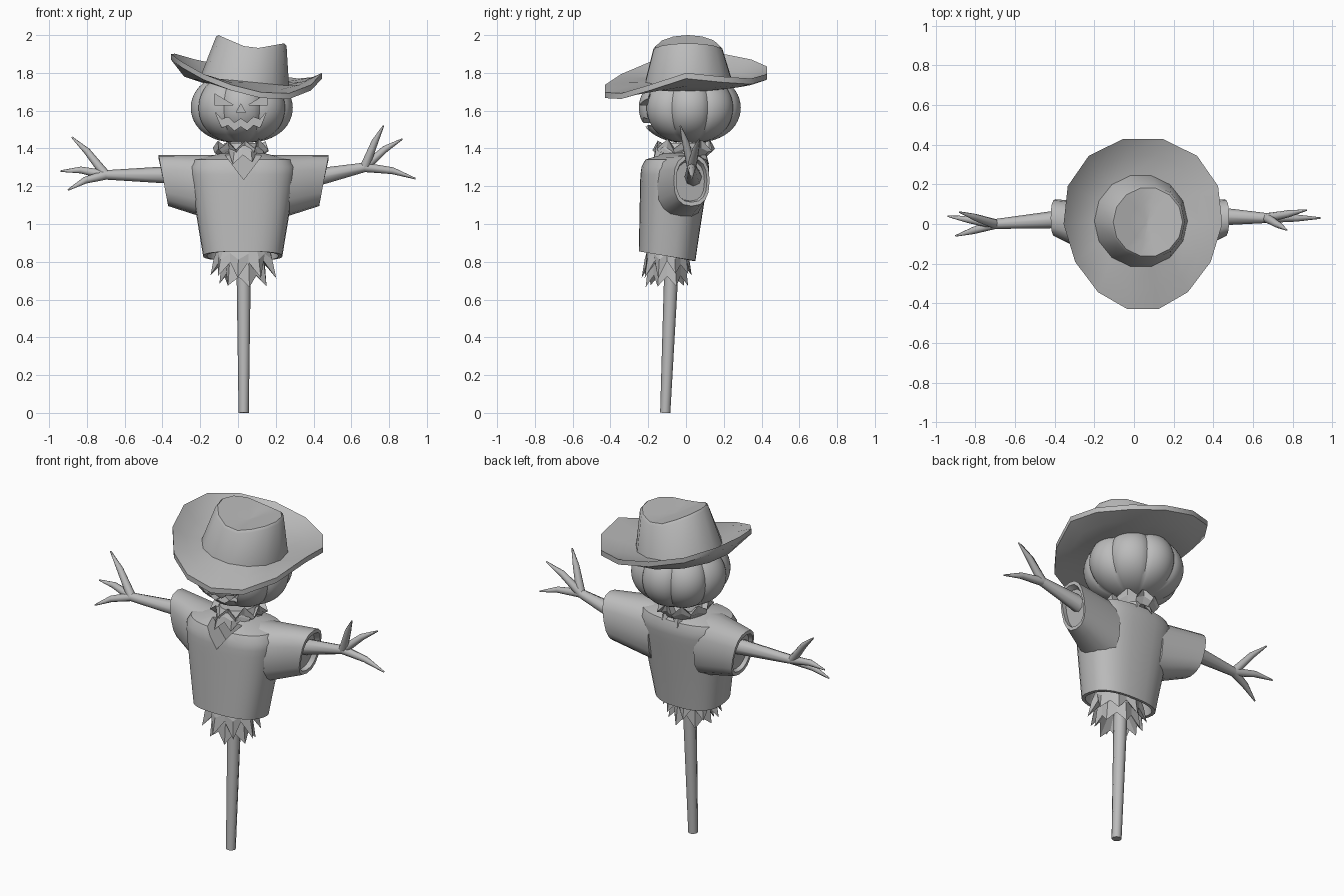
import bpy, bmesh, random
from math import sin, cos, pi, radians
from mathutils import Vector

cube = bpy.data.objects.get("Cube")
if cube:
    bpy.data.objects.remove(cube, do_unlink=True)

GREY = (0.5, 0.5, 0.5, 1)
grey = bpy.data.materials.new("plain grey")
grey.use_nodes = True
grey.diffuse_color = GREY
grey.node_tree.nodes["Principled BSDF"].inputs["Base Color"].default_value = GREY


def shade(obj, angle):
    bpy.ops.object.select_all(action='DESELECT')
    obj.select_set(True)
    bpy.context.view_layer.objects.active = obj
    bpy.ops.object.shade_smooth_by_angle(angle=radians(angle))


def loft(name, rings, angle=40):
    """Skin a list of equal-length point rings and cap both ends."""
    bm = bmesh.new()
    rows = [[bm.verts.new(point) for point in ring] for ring in rings]
    count = len(rows[0])
    for lower, upper in zip(rows, rows[1:]):
        for i in range(count):
            j = (i + 1) % count
            bm.faces.new((lower[i], lower[j], upper[j], upper[i]))
    bm.faces.new(rows[0])
    bm.faces.new(rows[-1])
    bmesh.ops.recalc_face_normals(bm, faces=bm.faces)
    mesh = bpy.data.meshes.new(name)
    bm.to_mesh(mesh)
    bm.free()
    mesh.materials.append(grey)
    obj = bpy.data.objects.new(name, mesh)
    bpy.context.collection.objects.link(obj)
    if angle:
        shade(obj, angle)
    return obj


def carve(obj, outlines, y_back):
    """Cut front-facing outlines into an object, down to y_back."""
    for outline in outlines:
        cutter = loft("cutter", [[(x, y, z) for x, z in outline] for y in (-0.5, y_back)], 0)
        cutter.hide_render = True
        mod = obj.modifiers.new("carve", 'BOOLEAN')
        mod.operation, mod.solver, mod.object = 'DIFFERENCE', 'EXACT', cutter
        bpy.context.view_layer.objects.active = obj
        bpy.ops.object.modifier_apply(modifier=mod.name)
        bpy.data.objects.remove(cutter, do_unlink=True)
    shade(obj, 40)


def power(value, exponent):
    return abs(value) ** exponent * (1 if value >= 0 else -1)


def oval(count, exponent=1):
    """Points of a unit oval; a lower exponent gives a boxier one."""
    turns = [2 * pi * i / count for i in range(count)]
    return [(power(cos(t), exponent), power(sin(t), exponent)) for t in turns]


def tube(name, points, radii):
    """Tapered round branch through the points."""
    points = [Vector(p) for p in points]
    rings = []
    for i, point in enumerate(points):
        along = points[min(i + 1, len(points) - 1)] - points[max(i - 1, 0)]
        across = along.cross(Vector((0, 1, 0))).normalized()
        other = along.cross(across).normalized()
        rings.append([point + radii[i] * (across * c + other * s) for c, s in oval(8)])
    loft(name, rings, 50)


def ruffle(name, centre, radius, depth, top, tip, jag, count, seed):
    """Jagged straw skirt flaring from top to its tips, then folding inside."""
    rng = random.Random(seed)
    middle = (top + tip) / 2
    profile = [(0.8, top, 0), (0.95, middle, 0.4), (1, tip, 1), (0.5, middle, 0)]
    rings = []
    for scale, z, wild in profile:
        ring = []
        for i, (c, s) in enumerate(oval(count)):
            kick = jag * wild * rng.uniform(0.5, 1.2) * (1 if i % 2 else -1)
            reach = radius * scale + kick / 2
            ring.append((centre[0] + c * reach, centre[1] + s * reach * depth, z - kick))
        rings.append(ring)
    loft(name, rings, 0)


# Pole
tube("pole", [(0.03, -0.11, 0), (0.03, -0.08, 0.7), (0.03, -0.07, 1)], [0.027, 0.037, 0.037])


# Shirt body: t runs from hem to collar, the hem hangs lower at the back
def shirt_row(t, scale=1):
    close = scale * max(0.3, (1 - t ** 20) ** 0.5)
    half_depth = 0.15 + 0.04 * t
    return [(0.025 + close * (0.21 + 0.09 * t) * c,
             -0.1 + 0.05 * t + close * half_depth * s,
             0.83 + 0.55 * t - 0.025 * s * (1 - t) ** 4) for c, s in oval(32, 0.8)]


steps = 14
shirt = loft("shirt_body", [shirt_row(0.15, 0.8), shirt_row(0, 0.9)]
             + [shirt_row(k / steps) for k in range(steps + 1)])
v_neck = [(-0.11, 1.42), (0.17, 1.42), (0.03, 1.235)]
carve(shirt, [v_neck], -0.14)


# Sleeves: u runs from the body to a slanted, recessed cuff
def sleeve_row(side, u, scale=1):
    return [(0.03 + side * (0.15 + 0.3 * u - 0.025 * u * (1 - s)),
             -0.05 + 0.08 * u + scale * (0.15 - 0.055 * u) * c,
             1.19 + 0.04 * u + scale * (0.175 - 0.04 * u) * s) for c, s in oval(16, 0.8)]


for side, name in ((1, "left_sleeve"), (-1, "right_sleeve")):
    loft(name, [sleeve_row(side, k / 4) for k in range(5)]
         + [sleeve_row(side, 1, 0.85), sleeve_row(side, 0.9, 0.75)])

# Branch arms, each forking into three twig fingers
arms = {
    "right": [(-0.3, 0.03, 1.26), (-0.7, 0, 1.26),
              (-0.88, 0.06, 1.46), (-0.94, 0.04, 1.28), (-0.9, -0.06, 1.18)],
    "left": [(0.38, 0.04, 1.24), (0.67, 0.03, 1.3),
             (0.77, -0.03, 1.52), (0.87, 0.07, 1.45), (0.94, 0.03, 1.24)]}
for side, (shoulder, wrist, *tips) in arms.items():
    tube(f"{side}_arm", [shoulder, wrist], [0.05, 0.025])
    for number, tip in enumerate(tips):
        knuckle = Vector(wrist).lerp(Vector(tip), 0.55) + Vector((0, 0, 0.015))
        tube(f"{side}_finger_{number}", [wrist, knuckle, tip], [0.025, 0.018, 0.004])

# Straw at the waist and the neck
ruffle("waist_straw_outer", (0.03, -0.1), 0.16, 0.75, 0.9, 0.76, 0.04, 18, 3)
ruffle("waist_straw_inner", (0.03, -0.1), 0.12, 0.85, 0.9, 0.7, 0.03, 14, 8)
ruffle("neck_straw_upper", (0.015, -0.01), 0.14, 1.1, 1.36, 1.42, 0.03, 18, 5)
ruffle("neck_straw_lower", (0.025, -0.03), 0.12, 1.2, 1.43, 1.35, 0.03, 16, 6)

# Pumpkin head with eight lobes
rings = []
for k in range(1, 24):
    phi = pi * k / 24
    ring = []
    for c, s in oval(96):
        # cosine of four times the turn, folded so that the lobes meet in creases
        fold = abs(8 * c ** 4 - 8 * c ** 2 + 1)
        reach = 0.27 * sin(phi) ** 0.8 * (0.91 + 0.09 * fold ** 0.7)
        ring.append((0.02 + reach * c, 0.02 + reach * s, 1.615 - 0.185 * cos(phi)))
    rings.append(ring)
head = loft("pumpkin_head", rings)

# Carved face: slanted eyes, nose and a zigzag grin
middle = 0.015
eyes = [[(middle + side * x, z) for x, z in ((0.14, 1.69), (0.14, 1.63), (0.04, 1.63))]
        for side in (-1, 1)]
nose = [(middle, 1.635), (middle - 0.025, 1.59), (middle + 0.025, 1.59)]


def grin(i, base, bend):
    u = i / 4 - 1
    return (middle + 0.135 * u, base + bend * u * u + 0.012 * (-1) ** i)


mouth = [grin(i, 1.545, 0.035) for i in range(9)] + [grin(i, 1.505, 0.03) for i in range(7, 0, -1)]
carve(head, eyes + [nose, mouth], -0.15)


# Hat: an egg-shaped brim curled up at the sides, then a creased crown
def brim(drop=0):
    return [Vector((0.045 + 0.4 * c * (1 + 0.12 * s), 0.44 * s,
                    1.77 + 0.05 * s - 0.05 * c + 0.08 * c * c
                    - 0.08 * max(0, c) * abs(s) - drop)) for c, s in oval(14)]


def crown_base(radius, drop=0):
    return [Vector((0.035 + radius * c, 0.015 + radius * s, 1.755 - drop - 0.1 * radius * c))
            for c, s in oval(14)]


def brim_middle(drop=0):
    return [inner.lerp(outer, 0.55) - Vector((0, 0, drop + max(0, outer.z - 1.76) / 4))
            for inner, outer in zip(crown_base(0.235), brim())]


def crown_top(radius, drop=0):
    return [(0.07 + radius * c, 0.01 + radius * s,
             1.925 - drop + radius * c * (0.18 if c > 0 else -0.43)) for c, s in oval(14)]


thick = 0.03
loft("hat", [crown_base(0.1, thick), crown_base(0.22, thick), brim_middle(thick), brim(thick),
             brim(), brim_middle(), crown_base(0.235), crown_top(0.187, 0.015),
             crown_top(0.175), crown_top(0.09), crown_top(0.01)])
